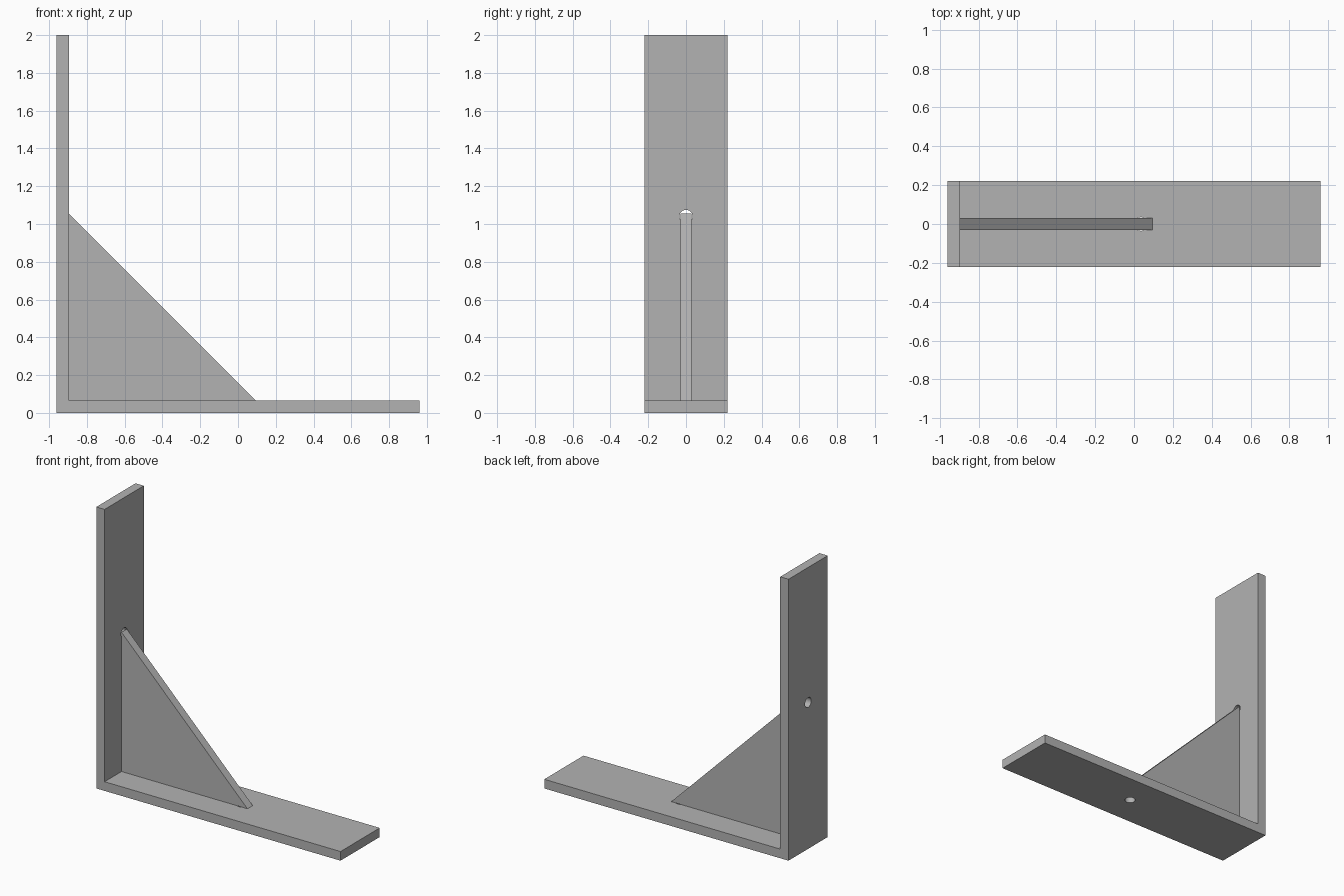
import bpy
import math

cube = bpy.data.objects.get("Cube")
if cube:
    bpy.data.objects.remove(cube, do_unlink=True)

grey = bpy.data.materials.new("plain grey")
grey.use_nodes = True
color = (0.45, 0.45, 0.45, 1)
grey.diffuse_color = color
grey.node_tree.nodes["Principled BSDF"].inputs["Base Color"].default_value = color

LEFT, RIGHT, TOP = -0.96, 0.96, 2.0
THICK = 0.065
INNER = LEFT + THICK
HALF_WIDTH = 0.22
GUSSET_LEG = 0.99
HOLE_RADIUS = 0.035


def extrude_profile(name, profile, half_depth):
    """Extrude an x-z outline evenly to both sides of y = 0."""
    n = len(profile)
    verts = [(x, y, z) for y in (-half_depth, half_depth) for x, z in profile]
    faces = [tuple(range(n)), tuple(reversed(range(n, 2 * n)))]
    faces += [(i, i + n, (i + 1) % n + n, (i + 1) % n) for i in range(n)]
    mesh = bpy.data.meshes.new(name)
    mesh.from_pydata(verts, [], faces)
    mesh.materials.append(grey)
    obj = bpy.data.objects.new(name, mesh)
    bpy.context.collection.objects.link(obj)
    return obj


def drill(target, name, location, rotation):
    """Cut a round screw hole through the target."""
    bpy.ops.mesh.primitive_cylinder_add(
        vertices=32, radius=HOLE_RADIUS, depth=THICK * 3,
        location=location, rotation=rotation)
    cutter = bpy.context.object
    cutter.name = name
    cutter.data.materials.append(grey)
    cutter.hide_render = True
    cutter.hide_set(True)
    cutter.display_type = 'WIRE'
    mod = target.modifiers.new(name, 'BOOLEAN')
    mod.operation = 'DIFFERENCE'
    mod.solver = 'EXACT'
    mod.object = cutter
    bpy.context.view_layer.objects.active = target
    bpy.ops.object.modifier_apply(modifier=mod.name)
    bpy.data.objects.remove(cutter, do_unlink=True)


# L-shaped bracket: upright and base in one piece
bracket = extrude_profile("bracket", [
    (LEFT, 0), (RIGHT, 0), (RIGHT, THICK),
    (INNER, THICK), (INNER, TOP), (LEFT, TOP)], HALF_WIDTH)

# Screw holes, partly covered by the gusset tips
drill(bracket, "upright_hole", (LEFT + THICK / 2, 0, 1.04), (0, math.pi / 2, 0))
drill(bracket, "base_hole", (0.035, 0, THICK / 2), (0, 0, 0))

# Triangular stiffening gusset in the inner corner
extrude_profile("gusset", [
    (INNER, THICK), (INNER + GUSSET_LEG, THICK),
    (INNER, THICK + GUSSET_LEG)], 0.03)
